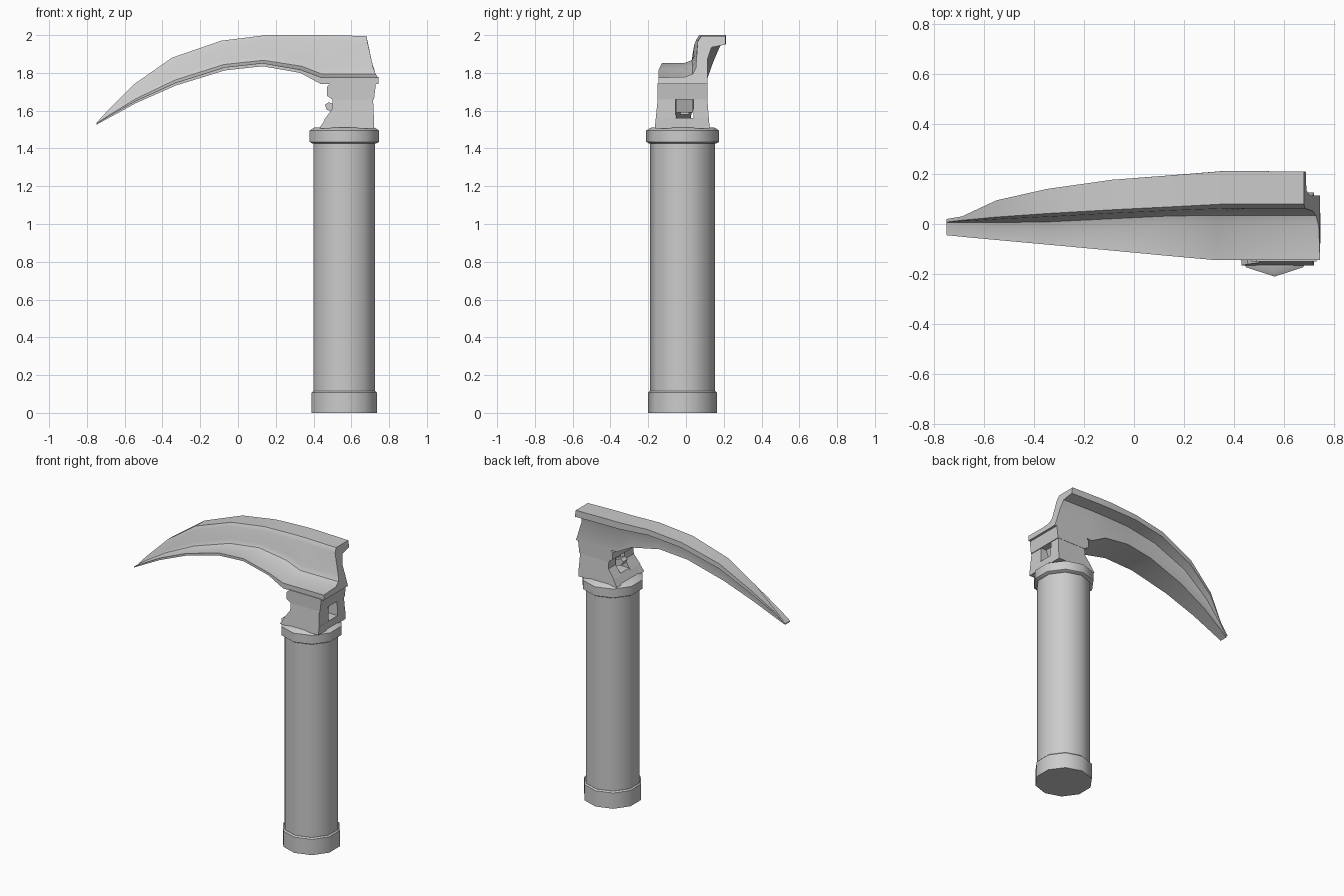
import bpy, bmesh, math

CX, CY = 0.563, -0.0175   # handle axis


def loft(name, rings, smooth=None):
    """Skin a list of equal-length point loops and cap both ends."""
    bm = bmesh.new()
    loops = [[bm.verts.new(p) for p in ring] for ring in rings]
    n = len(loops[0])
    for a, b in zip(loops, loops[1:]):
        for i in range(n):
            j = (i + 1) % n
            bm.faces.new((a[i], a[j], b[j], b[i]))
    bm.faces.new(loops[0])
    bm.faces.new(loops[-1])
    bmesh.ops.recalc_face_normals(bm, faces=bm.faces)
    me = bpy.data.meshes.new(name)
    bm.to_mesh(me)
    bm.free()
    ob = bpy.data.objects.new(name, me)
    bpy.context.collection.objects.link(ob)
    if smooth:
        bpy.ops.object.select_all(action='DESELECT')
        ob.select_set(True)
        bpy.context.view_layer.objects.active = ob
        bpy.ops.object.shade_smooth_by_angle(angle=math.radians(smooth))
    return ob


def turned(name, profile):
    """Ten-sided turned part from (radius, z) pairs, corners on the y axis."""
    ang = [math.pi / 2 + i * math.tau / 10 for i in range(10)]
    return loft(name, [[(CX + r * math.cos(a), CY + r * math.sin(a), z) for a in ang]
                       for r, z in profile], 40)


def prism(name, xz, front, back):
    """Extrude an x-z outline along y; front/back are (y at z=1.51, y at z=1.66)."""
    def at(y, z):
        return y[0] + (y[1] - y[0]) * (z - 1.51) / 0.15
    return loft(name, [[(x, at(y, z), z) for x, z in xz] for y in (front, back)])


# Handle
turned("handle_base", [(0.1825, 0), (0.1825, 0.107), (0.174, 0.115)])
turned("handle_grip", [(0.172, 0.1), (0.172, 1.44)])
turned("handle_collar", [(0.176, 1.425), (0.193, 1.435), (0.193, 1.495), (0.165, 1.512)])

# Hinge fork: base and two tapered prongs with a slot between them
prism("fork_base", [(0.43, 1.505), (0.72, 1.505), (0.72, 1.56), (0.465, 1.56)],
      (-0.165, -0.15), (0.125, 0.113))
prong = [(0.455, 1.55), (0.72, 1.55), (0.715, 1.66), (0.5, 1.66), (0.5, 1.61)]
prism("front_prong", prong, (-0.165, -0.15), (-0.055, -0.055))
prism("back_prong", prong, (0.04, 0.04), (0.125, 0.113))

# Blade mount: block above the fork, tongue in the slot and a small latch
prism("mount_block", [(0.5, 1.658), (0.72, 1.658), (0.73, 1.745), (0.49, 1.745),
                      (0.47, 1.725), (0.47, 1.68)], (-0.15, -0.15), (0.115, 0.115))
prism("hinge_tongue", [(0.53, 1.59), (0.65, 1.59), (0.68, 1.67), (0.53, 1.67)],
      (-0.053, -0.053), (0.038, 0.038))
prism("latch", [(0.47, 1.605), (0.54, 1.58), (0.54, 1.62), (0.48, 1.645), (0.46, 1.63)],
      (-0.03, -0.03), (0.015, 0.015))

# Curved blade: Z-shaped section swept from tip to root
# xb, zb: lower edge; y0: near edge; th: plate; xt, zt: top edge; yf: far edge; yw: web
stations = [
    (-0.75, 1.525, -0.045, 0.006, -0.75, 1.535, 0.020, 0.008),
    (-0.69, 1.558, -0.051, 0.010, -0.69, 1.600, 0.030, 0.015),
    (-0.54, 1.640, -0.065, 0.013, -0.55, 1.740, 0.095, 0.028),
    (-0.33, 1.733, -0.084, 0.015, -0.35, 1.880, 0.140, 0.042),
    (-0.07, 1.813, -0.108, 0.017, -0.09, 1.970, 0.177, 0.057),
    (0.13, 1.835, -0.127, 0.017, 0.15, 2.000, 0.195, 0.069),
    (0.33, 1.800, -0.145, 0.017, 0.36, 2.000, 0.212, 0.080),
    (0.44, 1.740, -0.145, 0.036, 0.45, 2.000, 0.212, 0.080),
    (0.745, 1.740, -0.145, 0.036, 0.68, 1.995, 0.210, 0.080),
]
rings = []
for xb, zb, y0, th, xt, zt, yf, yw in stations:
    h = zt - zb
    s = min(1, h / 0.2)
    zp = zb + th
    section = [
        (y0, zb), (y0, zp), (yw - 0.09 * s, zp + 0.002 * s),
        (yw - 0.045 * s, zp + 0.018 * s), (yw - 0.028 * s, zp + 0.05 * s),
        (yw - 0.018 * s, zt - 0.03 * s), (yw, zt), (yf, zt),
        (yf, zt - 0.045 * s), (yw + 0.055 * s, zt - 0.06 * s),
        (yw + 0.035 * s, zt - 0.12 * s), (yw + 0.035 * s, zb)]
    # Lean the station so the root end slopes, steepest just above the plate
    rings.append([(xb + (xt - xb) * min(1, max(0, (z - zp) / (zt - zp))) ** 0.55, y, z)
                  for y, z in section])
loft("blade", rings, 38)
